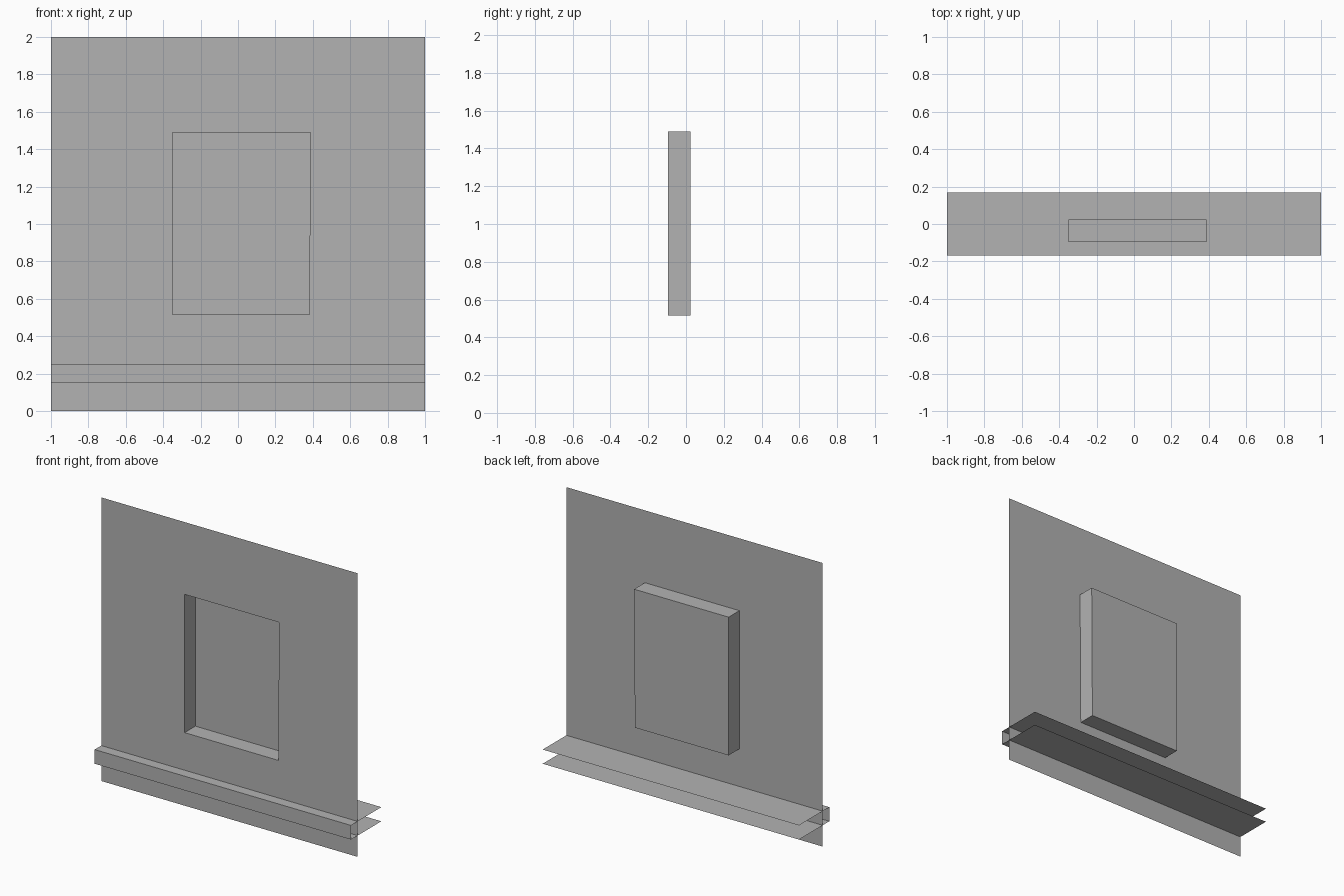
import bpy
import bmesh

cube = bpy.data.objects.get("Cube")
if cube:
    bpy.data.objects.remove(cube, do_unlink=True)

# One plain grey for everything
grey = bpy.data.materials.new("plain_grey")
grey.use_nodes = True
colour = (0.448, 0.448, 0.448, 1.0)
grey.diffuse_color = colour
grey.node_tree.nodes["Principled BSDF"].inputs["Base Color"].default_value = colour

WALL_Y, RECESS_Y = -0.095, 0.025
LEDGE_Y = 0.169
LEDGE_LOW, LEDGE_HIGH = 0.15, 0.25
OUTLINE = [(-1, 0), (1, 0), (1, 2), (-1, 2)]
OPENING = [(-0.35, 0.515), (0.381, 0.515), (0.387, 1.49), (-0.35, 1.49)]


def add_loop(bm, points, y):
    """Vertices of an (x, z) outline at depth y."""
    return [bm.verts.new((x, y, z)) for x, z in points]


def bridge(bm, outer, inner):
    """Quads joining two matching closed loops."""
    n = len(outer)
    for i in range(n):
        j = (i + 1) % n
        bm.faces.new((outer[i], outer[j], inner[j], inner[i]))


def finish(name, bm):
    mesh = bpy.data.meshes.new(name)
    bm.to_mesh(mesh)
    bm.free()
    mesh.materials.append(grey)
    obj = bpy.data.objects.new(name, mesh)
    bpy.context.collection.objects.link(obj)
    return obj


# Thin wall sheet with a window opening
bm = bmesh.new()
bridge(bm, add_loop(bm, OUTLINE, WALL_Y), add_loop(bm, OPENING, WALL_Y))
finish("wall_panel", bm)

# Recess behind the opening, closed at the back
bm = bmesh.new()
rim = add_loop(bm, OPENING, WALL_Y)
back = add_loop(bm, OPENING, RECESS_Y)
bridge(bm, rim, back)
bm.faces.new(back)
finish("window_recess", bm)

# Ledge passing through the wall: open at the ends and the rear
bm = bmesh.new()
profile = [(LEDGE_Y, LEDGE_LOW), (-LEDGE_Y, LEDGE_LOW),
           (-LEDGE_Y, LEDGE_HIGH), (LEDGE_Y, LEDGE_HIGH)]
left = [bm.verts.new((1, y, z)) for y, z in profile]
right = [bm.verts.new((-1, y, z)) for y, z in profile]
for i in range(len(profile) - 1):
    bm.faces.new((left[i], right[i], right[i + 1], left[i + 1]))
bm.normal_update()
finish("ledge", bm)
